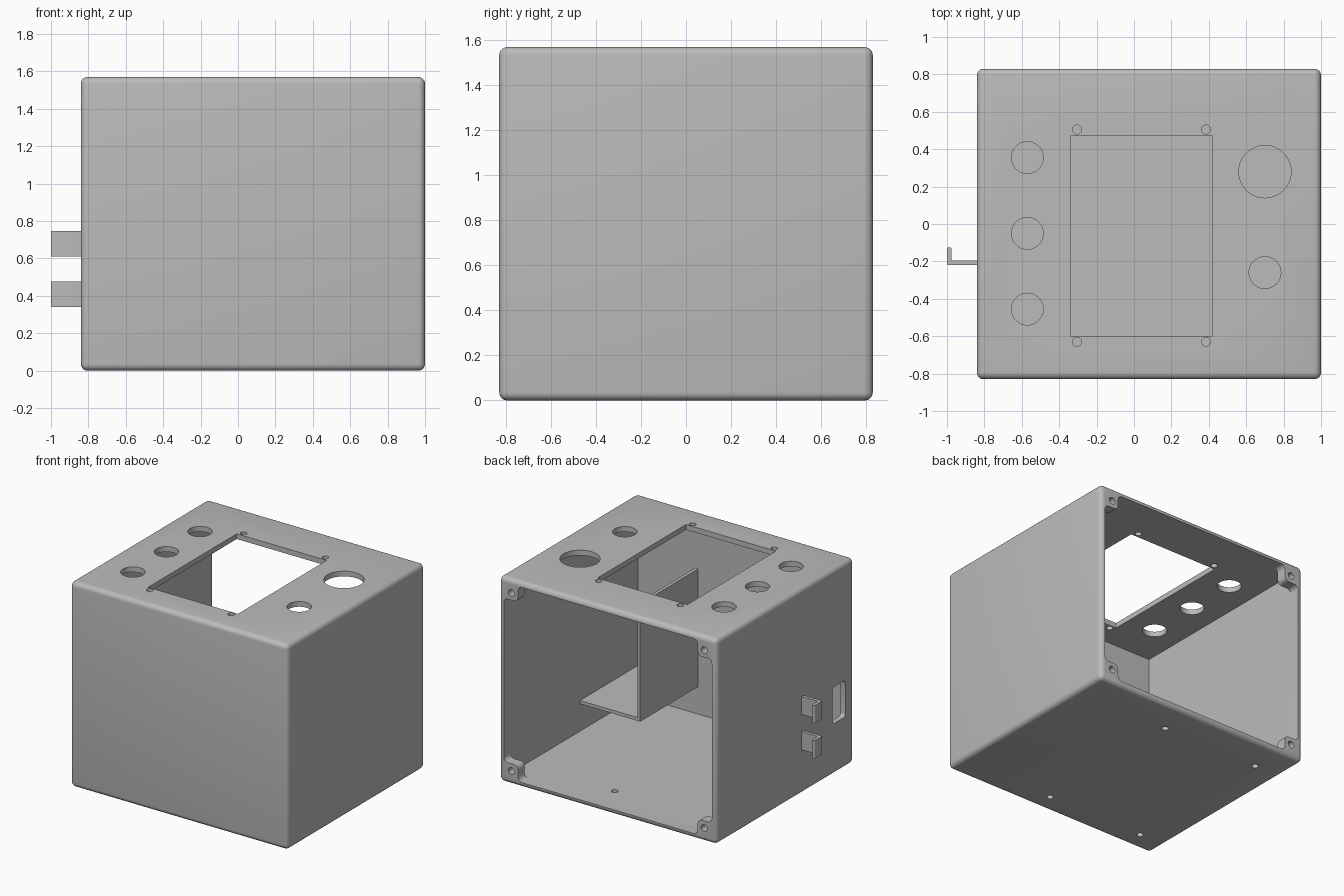
import bpy
import bmesh
from math import radians
from mathutils import Matrix, Vector

if "Cube" in bpy.data.objects:
    bpy.data.objects.remove(bpy.data.objects["Cube"])

grey = bpy.data.materials.new("light_grey")
grey.use_nodes = True
grey.diffuse_color = (0.5, 0.5, 0.5, 1)
grey.node_tree.nodes["Principled BSDF"].inputs["Base Color"].default_value = (0.5, 0.5, 0.5, 1)

X0, X1, Y, H = -0.84, 1.0, 0.83, 1.57   # outer box limits
WALL, TAB, TAB_DEPTH = 0.04, 0.16, 0.08


def make(name, bm):
    bmesh.ops.recalc_face_normals(bm, faces=bm.faces)
    mesh = bpy.data.meshes.new(name)
    bm.to_mesh(mesh)
    bm.free()
    obj = bpy.data.objects.new(name, mesh)
    bpy.context.collection.objects.link(obj)
    mesh.materials.append(grey)
    return obj


def box(name, lo, hi, radius=0, axis=None, segments=5):
    """Box between two corners; rounds all edges, or those along one axis."""
    lo, hi = Vector(lo), Vector(hi)
    bm = bmesh.new()
    bmesh.ops.create_cube(bm, size=1)
    for v in bm.verts:
        v.co = (lo + hi) / 2 + v.co * (hi - lo)
    if radius:
        edges = [e for e in bm.edges if axis is None
                 or abs((e.verts[0].co - e.verts[1].co)[axis]) > 1e-4]
        bmesh.ops.bevel(bm, geom=edges, offset=radius, segments=segments,
                        profile=0.5, affect='EDGES')
    return make(name, bm)


def prism(name, points, direction, radius=0):
    """Extrude a closed outline, rounding the edges along the extrusion."""
    bm = bmesh.new()
    face = bm.faces.new([bm.verts.new(p) for p in points])
    new = bmesh.ops.extrude_face_region(bm, geom=[face])["geom"]
    bmesh.ops.translate(bm, vec=direction,
                        verts=[g for g in new if isinstance(g, bmesh.types.BMVert)])
    if radius:
        d = Vector(direction).normalized()
        edges = [e for e in bm.edges
                 if abs((e.verts[0].co - e.verts[1].co).normalized().dot(d)) > 0.9]
        bmesh.ops.bevel(bm, geom=edges, offset=radius, segments=4,
                        profile=0.5, affect='EDGES')
    return make(name, bm)


def drill(center, radius, depth=0.2, rotation=0, sides=48):
    bm = bmesh.new()
    bmesh.ops.create_cone(bm, cap_ends=True, segments=sides, radius1=radius,
                          radius2=radius, depth=depth,
                          matrix=Matrix.Translation(center) @ Matrix.Rotation(rotation, 4, 'X'))
    return make("drill_cutter", bm)


def cut(target, cutter):
    mod = target.modifiers.new("cut", 'BOOLEAN')
    mod.operation, mod.solver, mod.object = 'DIFFERENCE', 'EXACT', cutter
    bpy.context.view_layer.objects.active = target
    bpy.ops.object.modifier_apply(modifier=mod.name)
    bpy.data.objects.remove(cutter)


# Rounded shell with a hollow open to the back
shell = box("enclosure", (X0, -Y, 0), (X1, Y, H), 0.036)
a, b, c, d = X0 + WALL, X1 - WALL, WALL, H - WALL
cut(shell, box("cavity_cutter", (a, -Y + WALL, c), (b, Y - TAB_DEPTH, d)))

# Back mouth leaves a screw tab in each corner
e, f, g, h = X0 + TAB, X1 - TAB, TAB, H - TAB
outline = [(e, c), (f, c), (f, g), (b, g), (b, h), (f, h),
           (f, d), (e, d), (e, h), (a, h), (a, g), (e, g)]
cut(shell, prism("mouth_cutter", [(x, 0.7, z) for x, z in outline], (0, 0.3, 0), 0.035))
for x in (X0 + 0.105, X1 - 0.105):
    for z in (0.105, H - 0.105):
        cut(shell, drill((x, Y, z), 0.026, 0.3, radians(90), 24))

# Top window and its screw holes
cut(shell, box("window_cutter", (-0.34, -0.6, H - 0.1), (0.42, 0.47, H + 0.1)))
for x in (-0.305, 0.385):
    for y in (-0.63, 0.505):
        cut(shell, drill((x, y, H), 0.024, sides=24))

# Round control holes in the top
for x, y, r in [(-0.57, 0.355, 0.085), (-0.57, -0.05, 0.085), (-0.57, -0.455, 0.085),
                (0.7, 0.28, 0.14), (0.7, -0.26, 0.085)]:
    cut(shell, drill((x, y, H), r))

# Mounting holes in the floor
for x in (-0.62, 0.2):
    for y in (-0.675, 0.575):
        cut(shell, drill((x, y, 0), 0.024, sides=24))

# Cable slot in the side wall
cut(shell, box("slot_cutter", (X0 - 0.1, -0.725, 0.39), (X0 + 0.1, -0.57, 0.67), 0.025, 0))

# Inner compartment: upright divider and shelf
divider = box("divider", (0.45, -0.8, 0.25), (0.475, -0.09, 1.15))
shelf = box("shelf", (0.47, -0.8, 0.25), (0.97, -0.09, 0.275))

# Two cable hooks on the side
hooks = []
for name, z in (("lower_hook", 0.34), ("upper_hook", 0.61)):
    profile = [(-0.82, -0.22), (-1, -0.22), (-1, -0.125), (-0.977, -0.125),
               (-0.977, -0.195), (-0.82, -0.195)]
    hooks.append(prism(name, [(x, y, z) for x, y in profile], (0, 0, 0.137), 0.007))

# Smooth rounded edges, keep corners sharp
bpy.ops.object.select_all(action='DESELECT')
for obj in [shell, divider, shelf] + hooks:
    obj.select_set(True)
bpy.context.view_layer.objects.active = shell
bpy.ops.object.shade_smooth_by_angle(angle=radians(30))
